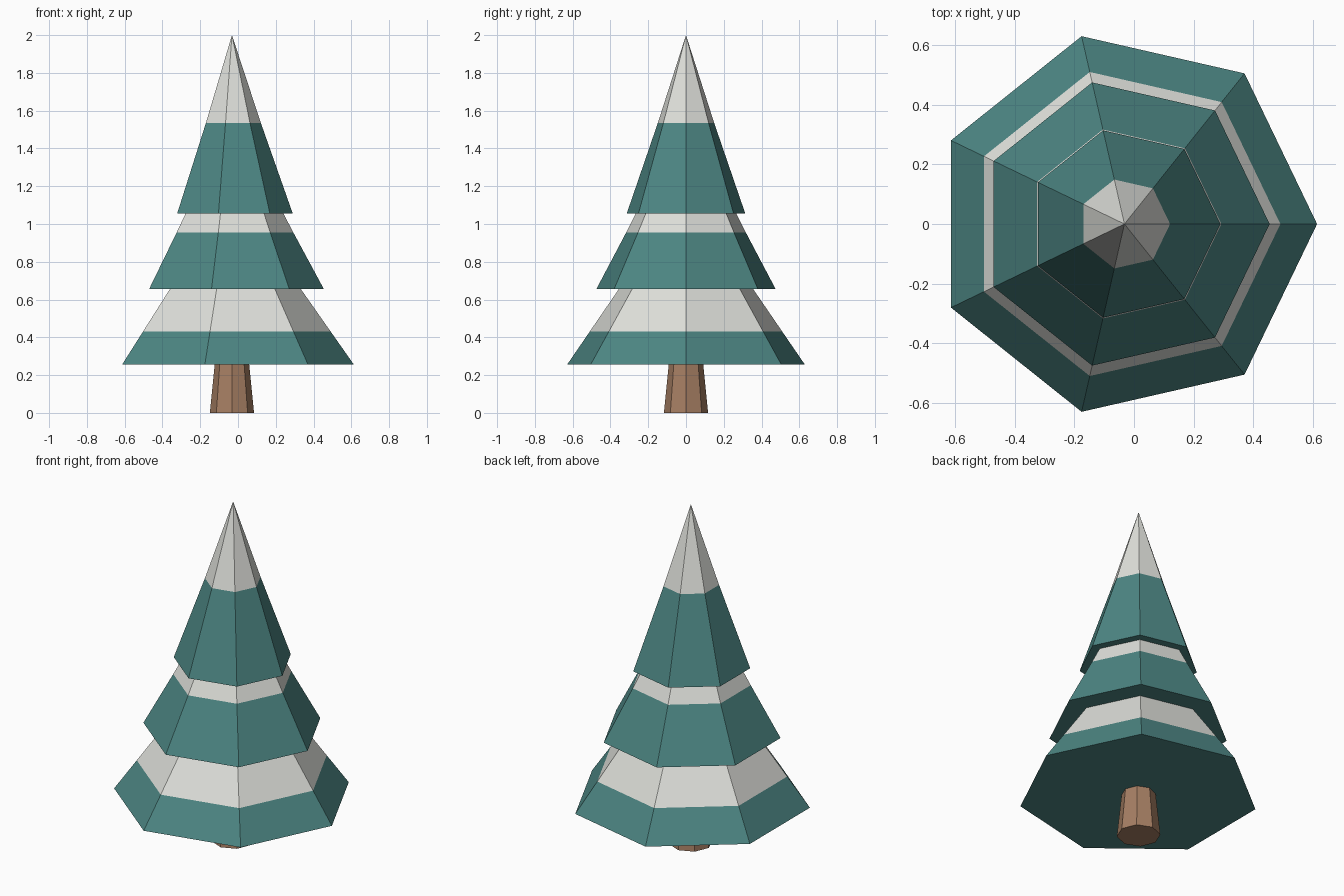
import bpy, bmesh
from math import cos, sin, tau

cube = bpy.data.objects.get("Cube")
if cube:
    bpy.data.objects.remove(cube, do_unlink=True)

AXIS_X = -0.032  # the heptagon is wider on one side of its axis


def material(name, rgb):
    m = bpy.data.materials.new(name)
    m.use_nodes = True
    m.diffuse_color = (*rgb, 1)
    bsdf = next(n for n in m.node_tree.nodes if n.type == 'BSDF_PRINCIPLED')
    bsdf.inputs["Base Color"].default_value = (*rgb, 1)
    return m


green = material("pine green", (0.074, 0.24, 0.23))
snow = material("snow white", (0.74, 0.75, 0.71))
bark = material("bark brown", (0.38, 0.21, 0.125))


def faceted_solid(name, sides, profile, mats, snow_line=None):
    """Stack polygon rings of (radius, height); faces above snow_line use the second material."""
    bm = bmesh.new()
    rings = []
    for r, z in profile:
        count = sides if r > 0 else 1
        rings.append([bm.verts.new((r * cos(tau * i / sides), r * sin(tau * i / sides), z))
                      for i in range(count)])
    bm.faces.new(rings[0][::-1])
    for low, high in zip(rings, rings[1:]):
        for i in range(sides):
            j = (i + 1) % sides
            if len(high) == 1:
                bm.faces.new((low[i], low[j], high[0]))
            else:
                bm.faces.new((low[i], low[j], high[j], high[i]))
    if len(rings[-1]) > 1:
        bm.faces.new(rings[-1])
    if snow_line is not None:
        for f in bm.faces:
            f.material_index = int(f.calc_center_median().z > snow_line)
    mesh = bpy.data.meshes.new(name)
    bm.to_mesh(mesh)
    bm.free()
    for m in mats:
        mesh.materials.append(m)
    ob = bpy.data.objects.new(name, mesh)
    ob.location.x = AXIS_X
    bpy.context.collection.objects.link(ob)
    return ob


# Tapered trunk
faceted_solid("trunk", 8, [(0.117, 0), (0.09, 0.27)], [bark])

# Branch tiers: green skirt, snow above; lower tiers end inside the tier above
tiers = {
    "lower_branches": [(0.646, 0.255), (0.523, 0.43), (0.344, 0.685)],
    "middle_branches": [(0.487, 0.655), (0.325, 0.955), (0.257, 1.085)],
    "top_branches": [(0.322, 1.055), (0.153, 1.535), (0, 2)],
}
for name, profile in tiers.items():
    faceted_solid(name, 7, profile, [green, snow], snow_line=profile[1][1])
